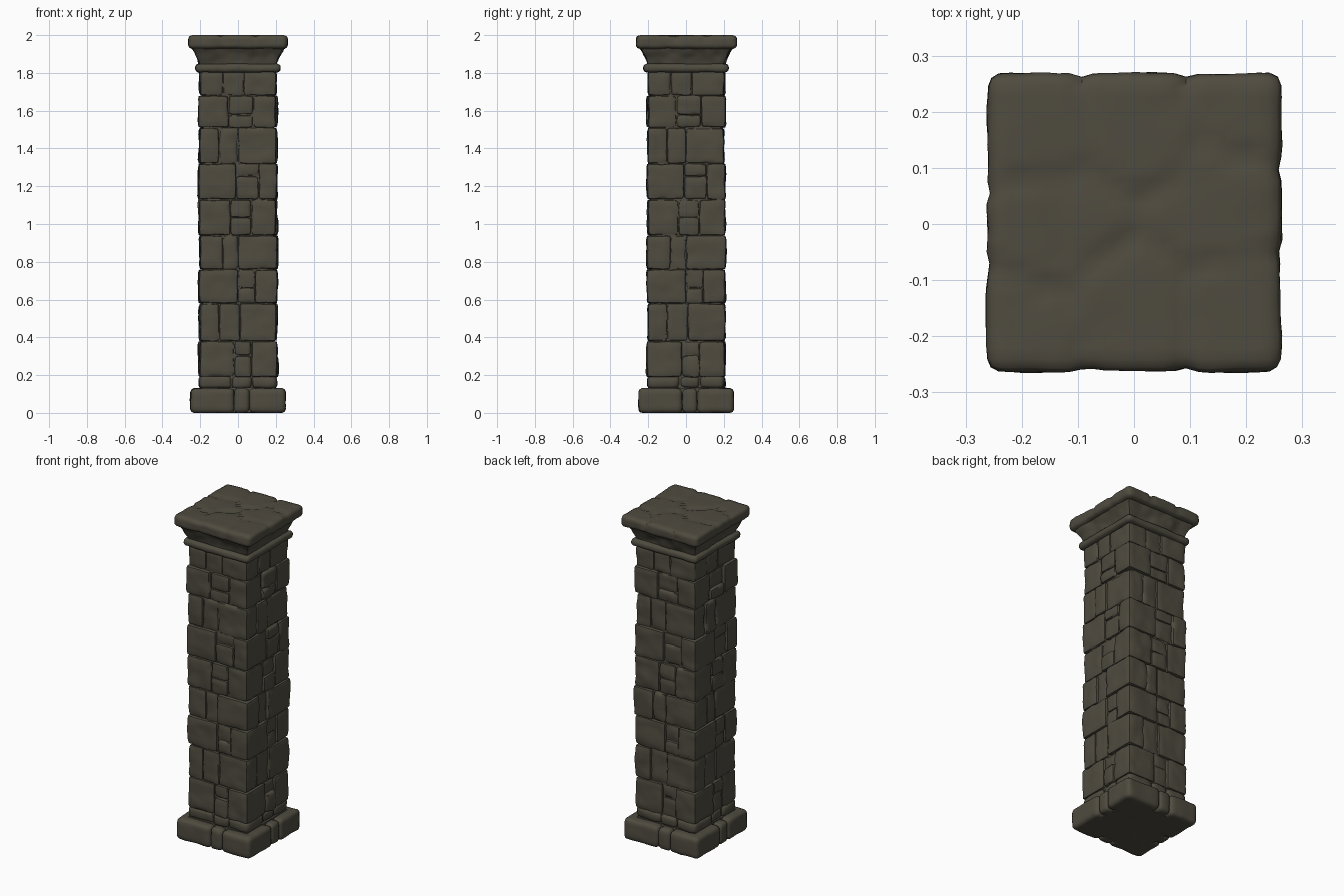
import bpy, bmesh, math, random
from mathutils import Vector, Matrix, noise

random.seed(7)
cube = bpy.data.objects.get("Cube")
if cube:
    bpy.data.objects.remove(cube, do_unlink=True)

stone = bpy.data.materials.new("dark_stone")
stone.use_nodes = True
COLOR = (0.078, 0.070, 0.050, 1)
stone.diffuse_color = COLOR
bsdf = stone.node_tree.nodes["Principled BSDF"]
bsdf.inputs["Base Color"].default_value = COLOR
bsdf.inputs["Roughness"].default_value = 0.9


def stone_block(bm, low, high, radius=0.02, rough=0.006, step=0.022, turn=0, shape=None):
    """Add a worn, rounded stone filling the box low..high."""
    low, high = Vector(low), Vector(high)
    size, mid = high - low, (low + high) / 2
    part = bmesh.new()
    bmesh.ops.create_cube(part, size=1)
    for axis in range(3):
        edges = [e for e in part.edges
                 if abs(e.verts[0].co[axis] - e.verts[1].co[axis]) > 0.5]
        cuts = min(24, max(2, round(size[axis] / step)))
        bmesh.ops.subdivide_edges(part, edges=edges, cuts=cuts, use_grid_fill=True)
    spin = Matrix.Rotation(turn * math.pi / 2, 3, 'Z')
    r = min(radius, min(size) * 0.45)
    for v in part.verts:
        p = Vector([v.co[i] * size[i] for i in range(3)])
        inner = Vector([max(-size[i] / 2 + r, min(size[i] / 2 - r, p[i])) for i in range(3)])
        out = p - inner
        p = inner + out.normalized() * r + mid
        if shape:
            p = shape(p)
        p = spin @ p
        n = spin @ out.normalized()
        bump = noise.noise(p * 11) + 0.5 * noise.noise(p * 27)
        p += n * bump * rough
        p.z = max(0, min(2, p.z))
        v.co = p
    mesh = bpy.data.meshes.new("temporary")
    part.to_mesh(mesh)
    part.free()
    bm.from_mesh(mesh)
    bpy.data.meshes.remove(mesh)


def finish(name, bm):
    mesh = bpy.data.meshes.new(name)
    bm.to_mesh(mesh)
    bm.free()
    mesh.materials.append(stone)
    obj = bpy.data.objects.new(name, mesh)
    bpy.context.collection.objects.link(obj)
    bpy.ops.object.select_all(action='DESELECT')
    obj.select_set(True)
    bpy.context.view_layer.objects.active = obj
    bpy.ops.object.shade_smooth_by_angle(angle=math.radians(50))
    return obj


def course(bm, z0, z1, half, right, left, spread=0.008, split=0, radius=0.014, rough=0.007):
    """One ring of masonry: four corner stones with filler stones between."""
    for turn in range(4):
        p = half + random.uniform(0, spread)
        stone_block(bm, (half - right, -p, z0), (p, -half + left, z1),
                    radius, rough, turn=turn)
        levels = [z0, z0 + (z1 - z0) * split, z1] if split else [z0, z1]
        for a, b in zip(levels, levels[1:]):
            p = half + random.uniform(-spread / 2, spread)
            stone_block(bm, (left - half, -p, a), (half - right, 0.07 - half, b),
                        radius, rough, turn=turn)


# Plinth: corner stones with a narrow stone in each side
bm = bmesh.new()
course(bm, 0, 0.13, 0.25, 0.19, 0.23, 0.004, radius=0.022, rough=0.004)
stone_block(bm, (-0.2, -0.2, 0), (0.2, 0.2, 0.135), 0.005, 0.002)
finish("plinth", bm)

# Low moulding between plinth and shaft
bm = bmesh.new()
course(bm, 0.13, 0.195, 0.203, 0.13, 0.17, 0.008, radius=0.02)
finish("base_moulding", bm)

# Shaft: solid core wrapped in courses of stones
bm = bmesh.new()
stone_block(bm, (-0.19, -0.19, 0.1), (0.19, 0.19, 1.9), 0.02, 0.004, 0.04)
finish("shaft_core", bm)

bm = bmesh.new()
heights = [0.19, 0.38, 0.58, 0.76, 0.94, 1.13, 1.32, 1.51, 1.68, 1.81]
corners = [(0.13, 0.18), (0.19, 0.10), (0.11, 0.20), (0.20, 0.12), (0.13, 0.16),
           (0.09, 0.19), (0.20, 0.10), (0.12, 0.15), (0.17, 0.12)]
splits = [0.6, 0, 0.45, 0, 0.5, 0.65, 0, 0.4, 0]
for z0, z1, (right, left), split in zip(heights, heights[1:], corners, splits):
    course(bm, z0, z1, 0.2, right, left, 0.012, split)
finish("shaft_stones", bm)

# Neck ring
bm = bmesh.new()
stone_block(bm, (-0.225, -0.225, 1.803), (0.225, 0.225, 1.848), 0.021, 0.004, 0.011)
finish("neck_ring", bm)


# Flared cove under the cap
def flare(p):
    t = max(0, min(1, (p.z - 1.84) / 0.11))
    s = 0.80 + 0.20 * t ** 1.3
    return Vector((p.x * s, p.y * s, p.z))


bm = bmesh.new()
stone_block(bm, (-0.25, -0.25, 1.83), (0.25, 0.25, 1.955), 0.012, 0.011, 0.014, shape=flare)
finish("cap_cove", bm)

# Cap slab, cracked into paving-like pieces
seeds = [Vector(s) for s in ((-0.18, 0.17), (0.01, 0.18), (0.2, 0.22), (-0.14, -0.01),
                             (0.15, 0.03), (-0.01, -0.16), (-0.2, -0.2), (0.19, -0.16))]


def cracked(p):
    wobble = noise.noise(p * 9) * 0.012
    flat = Vector((p.x + wobble, p.y - wobble))
    d = sorted((flat - s).length for s in seeds)
    gap = max(0, 1 - (d[1] - d[0]) / 0.028)
    if p.z > 1.96:
        p.z -= 0.011 * gap
    side = 1 - 0.02 * gap
    if max(abs(p.x), abs(p.y)) > 0.24:
        p.x *= side
        p.y *= side
    return p


bm = bmesh.new()
stone_block(bm, (-0.262, -0.262, 1.928), (0.262, 0.268, 2.0), 0.024, 0.005, 0.009, shape=cracked)
finish("cap_slab", bm)
